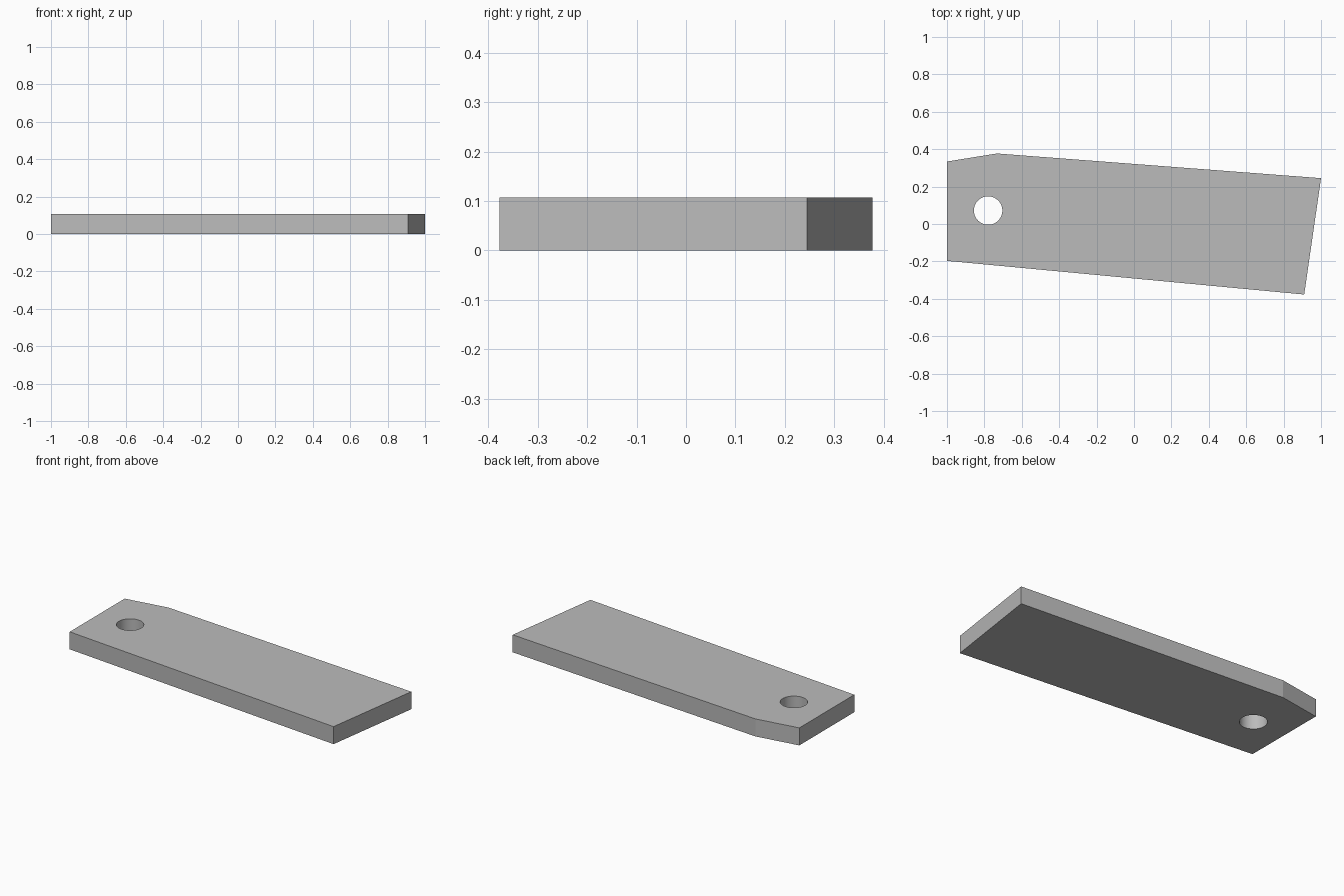
import bpy
import bmesh
from math import cos, sin, tau, radians

default = bpy.data.objects.get("Cube")
if default:
    bpy.data.objects.remove(default, do_unlink=True)

THICKNESS = 0.107
OUTLINE = [(-1, -0.197), (0.91, -0.377), (1, 0.245), (-0.733, 0.377), (-1, 0.334)]
HOLE_X, HOLE_Y, HOLE_RADIUS, HOLE_SIDES = -0.78, 0.072, 0.076, 64


def add_loop(bm, points):
    verts = [bm.verts.new((x, y, 0)) for x, y in points]
    return [bm.edges.new((a, b)) for a, b in zip(verts, verts[1:] + verts[:1])]


# Flat profile: plate outline with a round hole
bm = bmesh.new()
angles = [tau * i / HOLE_SIDES for i in range(HOLE_SIDES)]
hole = [(HOLE_X + HOLE_RADIUS * cos(a), HOLE_Y + HOLE_RADIUS * sin(a)) for a in angles]
edges = add_loop(bm, OUTLINE) + add_loop(bm, hole)
bmesh.ops.triangle_fill(bm, edges=edges, use_beauty=True, normal=(0, 0, 1))

# Thickness: keep the bottom and raise a copy as the top
result = bmesh.ops.extrude_face_region(bm, geom=bm.faces[:], use_keep_orig=True)
top = [g for g in result["geom"] if isinstance(g, bmesh.types.BMVert)]
bmesh.ops.translate(bm, verts=top, vec=(0, 0, THICKNESS))
bmesh.ops.recalc_face_normals(bm, faces=bm.faces[:])

mesh = bpy.data.meshes.new("drilled_plate")
bm.to_mesh(mesh)
bm.free()
plate = bpy.data.objects.new("drilled_plate", mesh)
bpy.context.collection.objects.link(plate)

# Plain grey material
grey = bpy.data.materials.new("plain_grey")
grey.use_nodes = True
colour = (0.5, 0.5, 0.5, 1)
grey.diffuse_color = colour
grey.node_tree.nodes["Principled BSDF"].inputs["Base Color"].default_value = colour
mesh.materials.append(grey)

# Smooth hole wall with sharp rims and corners
bpy.ops.object.select_all(action="DESELECT")
plate.select_set(True)
bpy.context.view_layer.objects.active = plate
bpy.ops.object.shade_smooth_by_angle(angle=radians(12))
